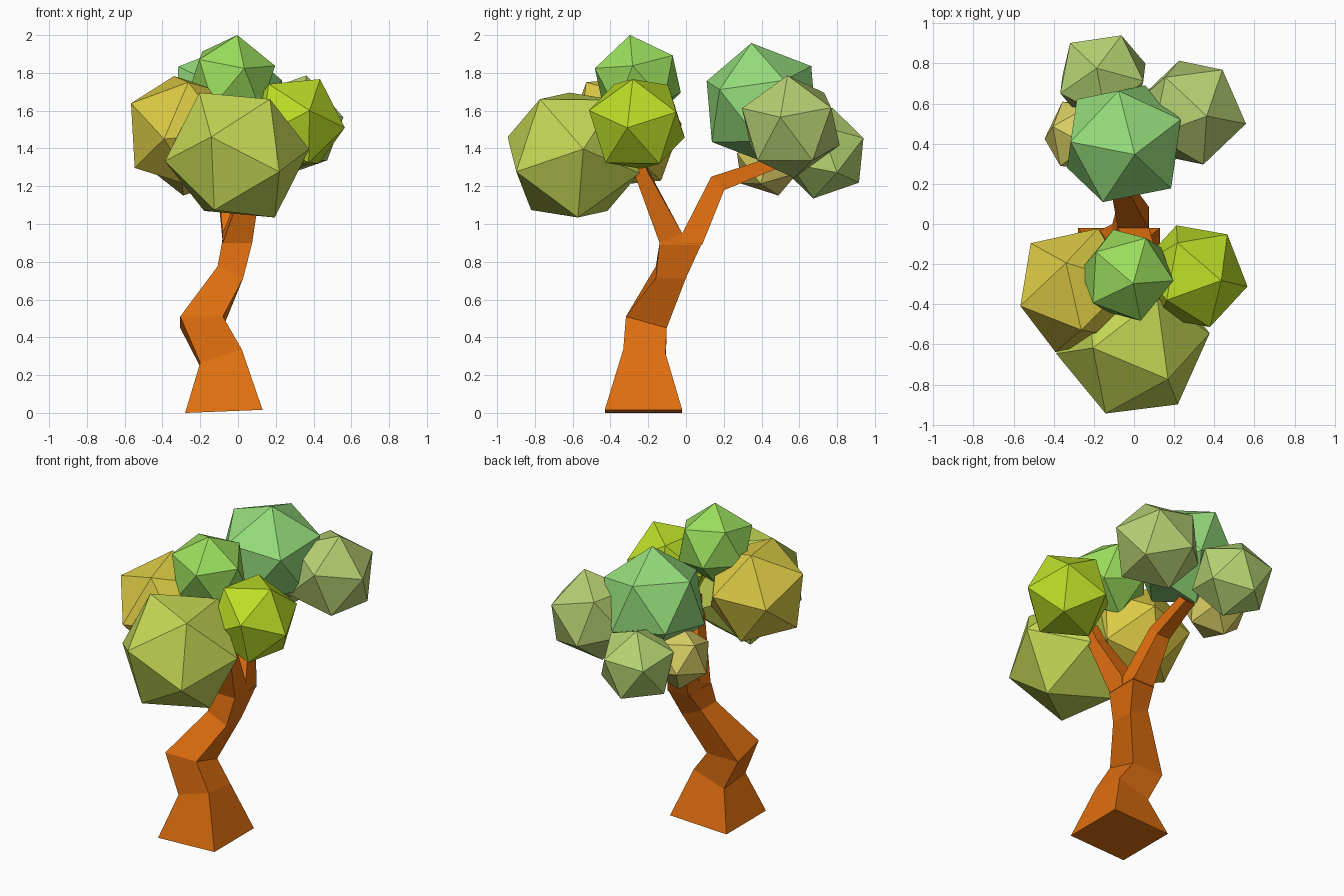
import bpy, bmesh
from mathutils import Vector, Matrix


def material(name, rgb):
    m = bpy.data.materials.new(name)
    m.diffuse_color = (*rgb, 1)
    return m


def finish(name, bm, mat):
    bmesh.ops.recalc_face_normals(bm, faces=bm.faces[:])
    me = bpy.data.meshes.new(name)
    bm.to_mesh(me)
    bm.free()
    me.materials.append(mat)
    ob = bpy.data.objects.new(name, me)
    bpy.context.collection.objects.link(ob)
    return ob


def loft(name, rings, mat):
    """Four-sided tube; each ring is centre x, y, z, half x, half y, tilt in x, tilt in y."""
    bm = bmesh.new()
    loops = []
    for cx, cy, cz, hx, hy, sx, sy in rings:
        loops.append([bm.verts.new((cx + i * hx, cy + j * hy, cz + i * hx * sx + j * hy * sy))
                      for i, j in ((-1, -1), (1, -1), (1, 1), (-1, 1))])
    for a, b in zip(loops, loops[1:]):
        for k in range(4):
            n = (k + 1) % 4
            bm.faces.new((a[k], a[n], b[n], b[k]))
    bm.faces.new(loops[0])
    bm.faces.new(loops[-1])
    return finish(name, bm, mat)


def foliage(name, centre, radius, a, b, rgb):
    """Icosahedron with one corner towards a and a neighbouring corner towards b."""
    z = Vector(a).normalized()
    x = (Vector(b) - z * Vector(b).dot(z)).normalized()
    frame = Matrix((x, z.cross(x), z)).transposed()
    bm = bmesh.new()
    bmesh.ops.create_icosphere(bm, subdivisions=1, radius=radius)
    # Spin so that an upper-ring corner lies on the local x axis
    v = next(v.co for v in bm.verts if 0.1 * radius < v.co.z < 0.9 * radius)
    u = Vector((v.x, v.y, 0)).normalized()
    spin = Matrix((u, Vector((0, 0, 1)).cross(u), (0, 0, 1)))
    bm.transform(Matrix.Translation(centre) @ (frame @ spin).to_4x4())
    return finish(name, bm, material(name + "_colour", rgb))


bark = material("bark", (0.75, 0.16, 0.005))

# Crooked trunk
loft("trunk", [
    (-0.075, -0.225, 0.008, 0.205, 0.205, 0.04, 0),
    (-0.09, -0.22, 0.29, 0.11, 0.112, 0.32, -0.1),
    (-0.193, -0.21, 0.48, 0.113, 0.108, 0, -0.28),
    (-0.04, -0.08, 0.745, 0.068, 0.08, -0.45, 0),
    (-0.005, -0.0275, 0.90, 0.08, 0.1125, 0, 0),
], bark)

# Two branches of the fork, meeting in a ridge
loft("front_branch", [
    (-0.005, -0.08, 0.89, 0.08, 0.06, 0, 0),
    (-0.003, -0.08, 0.925, 0.078, 0.06, 0, 0.42),
    (0.09, -0.235, 1.27, 0.038, 0.034, -0.2, 0.3),
    (0.11, -0.27, 1.38, 0.03, 0.03, -0.2, 0.3),
], bark)
loft("rear_branch", [
    (-0.005, 0.0325, 0.89, 0.08, 0.0525, 0, 0),
    (-0.005, 0.035, 0.925, 0.076, 0.055, 0, -0.45),
    (-0.06, 0.168, 1.215, 0.048, 0.034, 0, -1.05),
    (-0.045, 0.40, 1.30, 0.036, 0.03, 0, -0.9),
    (-0.045, 0.44, 1.315, 0.036, 0.03, 0, -0.9),
], bark)

# Foliage clumps
foliage("front_foliage", (-0.005, -0.595, 1.365), 0.387, (-0.135, -0.345, 0.095), (-0.195, -0.015, 0.325), (0.56, 0.68, 0.09))
foliage("left_foliage", (-0.285, -0.33, 1.49), 0.328, (-0.055, 0.14, 0.30), (-0.29, -0.06, 0.19), (0.72, 0.60, 0.06))
foliage("right_foliage", (0.295, -0.26, 1.53), 0.276, (0.265, -0.05, -0.02), (0.13, -0.02, 0.24), (0.50, 0.72, 0.02))
foliage("top_foliage", (-0.035, -0.255, 1.76), 0.246, (0.03, -0.04, 0.23), (-0.20, 0.155, 0.13), (0.33, 0.73, 0.11))
foliage("rear_foliage", (-0.05, 0.40, 1.635), 0.332, (0.05, -0.05, 0.30), (0.28, 0.12, 0.12), (0.30, 0.72, 0.20))
foliage("rear_right_foliage", (0.285, 0.555, 1.515), 0.283, (0.27, -0.055, 0.05), (0.09, -0.02, 0.24), (0.47, 0.62, 0.17))
foliage("rear_low_foliage", (-0.155, 0.725, 1.375), 0.247, (-0.03, 0.05, 0.235), (0.075, 0.20, 0.12), (0.47, 0.66, 0.17))
foliage("rear_small_foliage", (-0.26, 0.44, 1.34), 0.198, (-0.03, 0.05, -0.19), (-0.185, -0.05, 0.05), (0.70, 0.62, 0.13))
